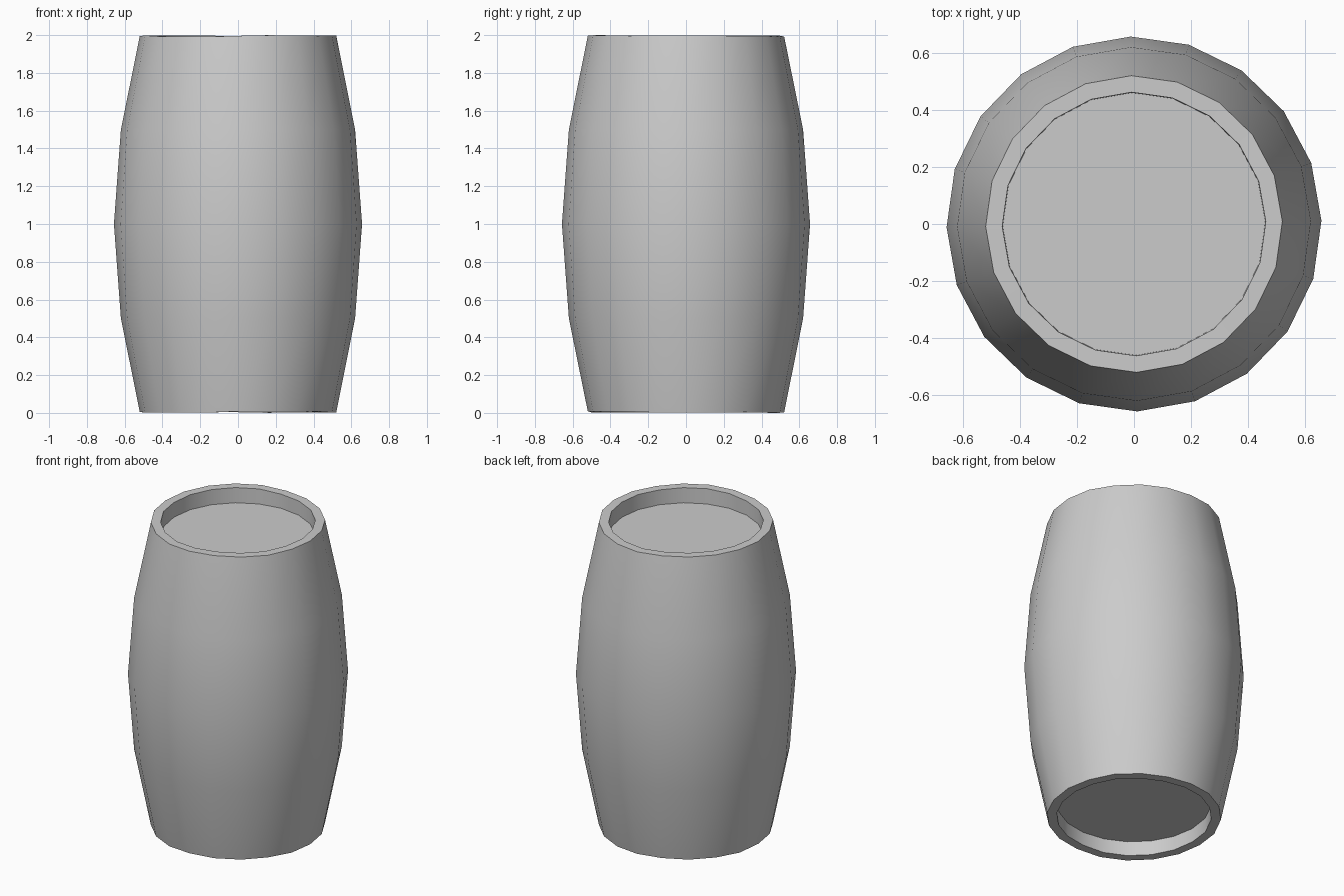
import bpy, bmesh, math, random

if "Cube" in bpy.data.objects:
    bpy.data.objects.remove(bpy.data.objects["Cube"])

random.seed(4)
SIDES = 20
OFFSET = math.radians(1)

# Profile (radius, height): bottom recess, rim, bulging wall, rim, top recess
profile = [(0.46, 0.095), (0.462, 0.0), (0.52, 0.0), (0.62, 0.5), (0.657, 1.0),
           (0.62, 1.5), (0.52, 2.0), (0.462, 2.0), (0.46, 1.9)]

bm = bmesh.new()
# Slightly uneven stave ends
wobble = [random.uniform(0, 0.009) for _ in range(SIDES)]
rings = []
for r, z in profile:
    ring = []
    for i in range(SIDES):
        a = OFFSET + 2 * math.pi * i / SIDES
        dz = wobble[i] if z == 0.0 else -wobble[-i] if z == 2.0 else 0
        ring.append(bm.verts.new((r * math.cos(a), r * math.sin(a), z + dz)))
    rings.append(ring)

# Barrel wall, rims and recess walls
for lo, hi in zip(rings, rings[1:]):
    for i in range(SIDES):
        j = (i + 1) % SIDES
        bm.faces.new((lo[i], lo[j], hi[j], hi[i]))

# Recessed end panels
bm.faces.new(rings[0][::-1])
bm.faces.new(rings[-1])
bmesh.ops.recalc_face_normals(bm, faces=bm.faces[:])

mesh = bpy.data.meshes.new("barrel")
bm.to_mesh(mesh)
bm.free()
barrel = bpy.data.objects.new("barrel", mesh)
bpy.context.collection.objects.link(barrel)

# Smooth wall with crisp rims
bpy.context.view_layer.objects.active = barrel
barrel.select_set(True)
bpy.ops.object.shade_smooth_by_angle(angle=math.radians(35))
